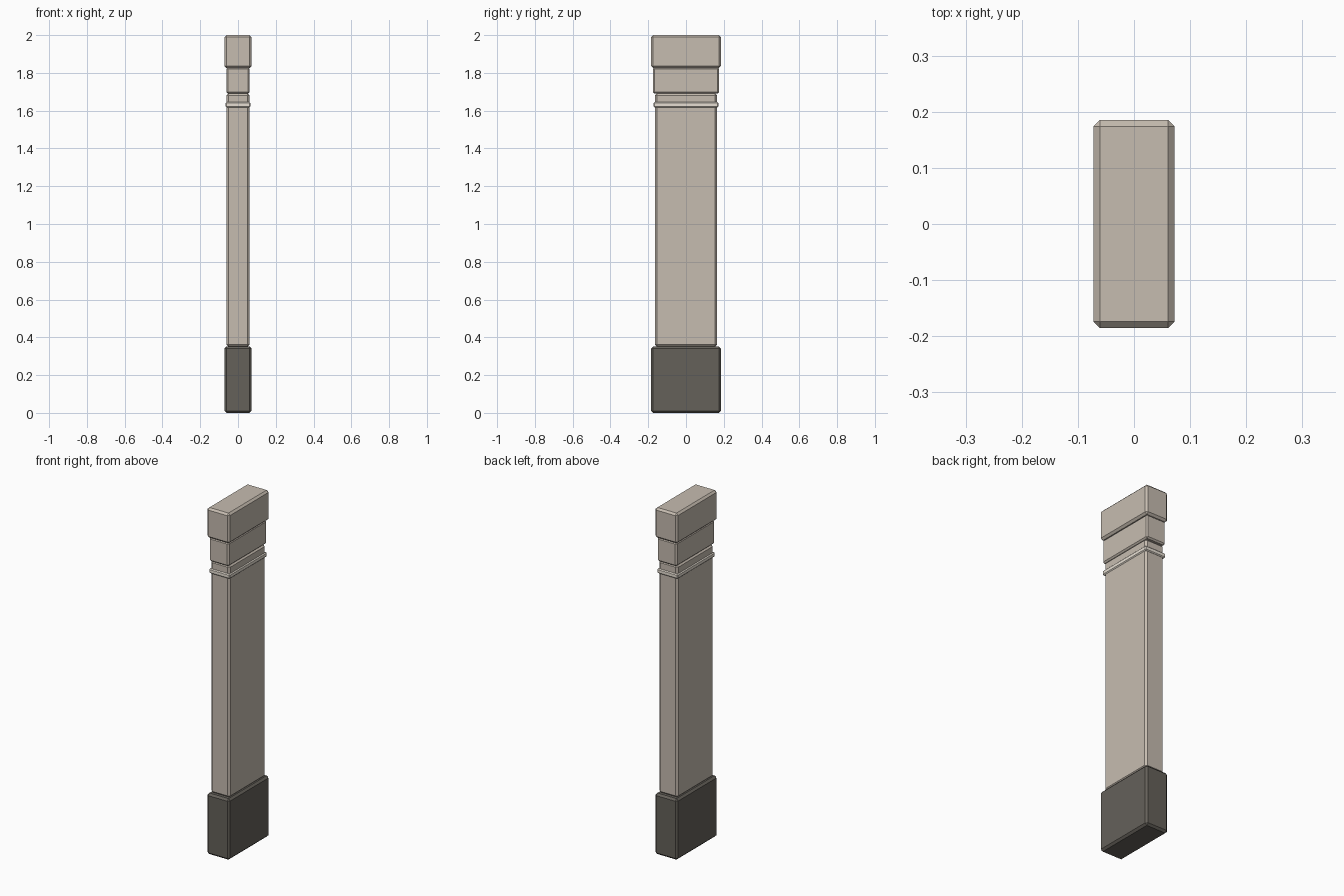
import bpy

if "Cube" in bpy.data.objects:
    bpy.data.objects.remove(bpy.data.objects["Cube"])


def material(name, srgb):
    m = bpy.data.materials.new(name)
    m.diffuse_color = [((c / 255 + 0.055) / 1.055) ** 2.4 for c in srgb] + [1.0]
    m.use_nodes = True
    m.node_tree.nodes["Principled BSDF"].inputs["Base Color"].default_value = m.diffuse_color
    return m


stone = material("warm_stone", (198, 188, 176))
pale = material("pale_stone", (232, 224, 212))
dark = material("dark_stone", (101, 97, 90))


def block(name, hx, hy, z0, z1, bevel, mat):
    """Chamfered box given by half sizes and a height range."""
    bpy.ops.mesh.primitive_cube_add(size=1, location=(0, 0, (z0 + z1) / 2))
    ob = bpy.context.object
    ob.name = name
    ob.scale = (2 * hx, 2 * hy, z1 - z0)
    bpy.ops.object.transform_apply(location=False, rotation=False, scale=True)
    mod = ob.modifiers.new("chamfer", 'BEVEL')
    mod.width = bevel
    mod.segments = 1
    mod.limit_method = 'NONE'
    ob.data.materials.append(mat)
    return ob


# Dark plinth, long shaft with a thin band, then two stacked head blocks
block("plinth", 0.072, 0.185, 0.0, 0.352, 0.011, dark)
block("shaft", 0.061, 0.165, 0.350, 1.692, 0.011, stone)
block("neck_band", 0.066, 0.171, 1.618, 1.645, 0.005, pale)
block("neck_block", 0.062, 0.176, 1.690, 1.828, 0.008, stone)
block("cap", 0.072, 0.185, 1.826, 2.0, 0.011, stone)
